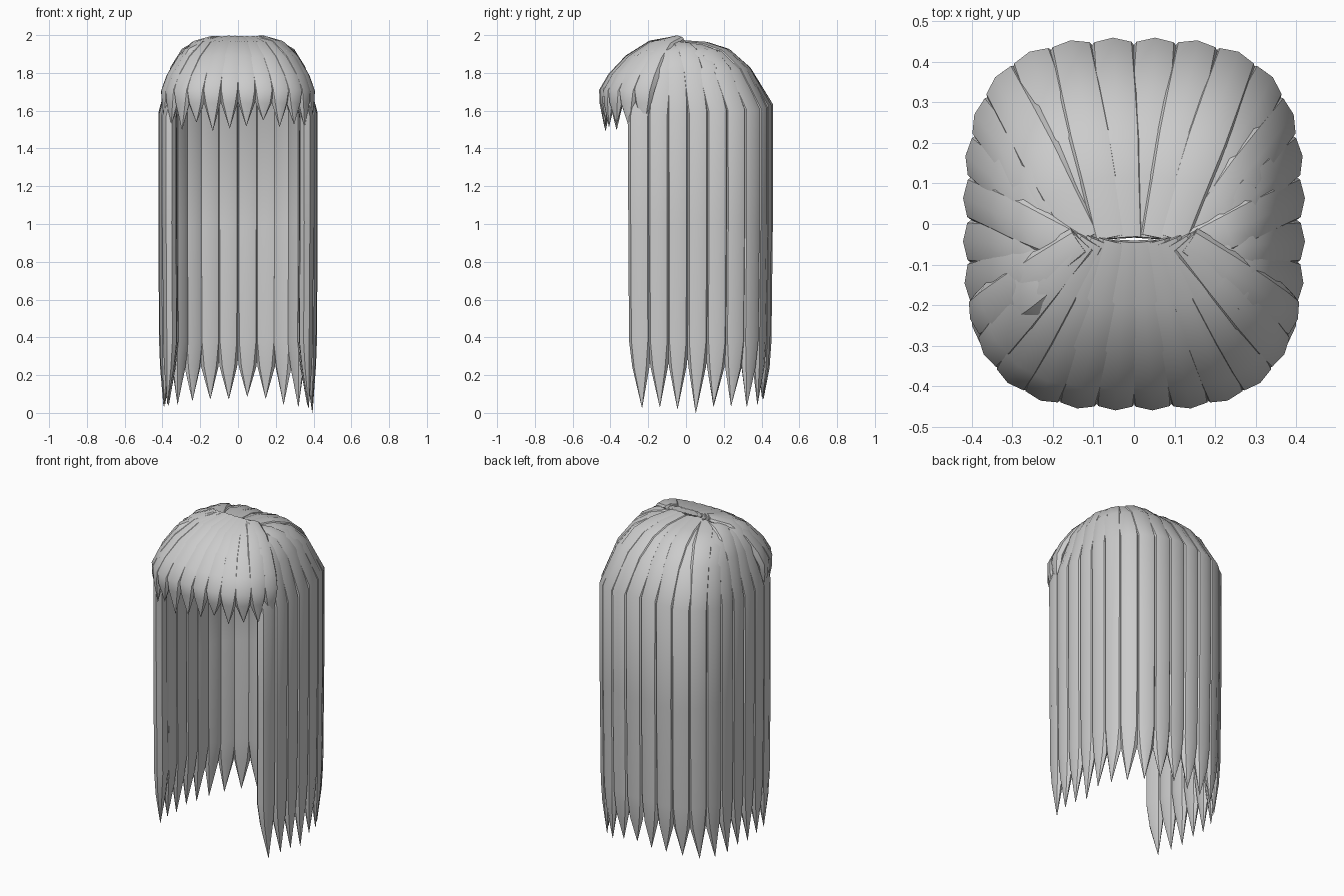
import bpy, bmesh, math, random
from mathutils import Vector

if "Cube" in bpy.data.objects:
    bpy.data.objects.remove(bpy.data.objects["Cube"])

random.seed(4)
A, B, N = 0.422, 0.460, 3.1     # rounded outline seen from above
SIDES = 8


def outline(a):
    c, s = math.cos(a), math.sin(a)
    return Vector((A * math.copysign(abs(c) ** (2 / N), c),
                   B * math.copysign(abs(s) ** (2 / N), s), 0))


def spaced(a0, a1, count):
    """Evenly spaced (point, tangent) pairs along part of the outline."""
    pts = [outline(a0 + (a1 - a0) * i / 600) for i in range(601)]
    run = [0]
    for p, q in zip(pts, pts[1:]):
        run.append(run[-1] + (q - p).length)
    out = []
    for k in range(count):
        d = run[-1] * k / (count - 1)
        i = min(range(601), key=lambda j: abs(run[j] - d))
        lo, hi = max(i - 25, 0), min(i + 25, 600)
        out.append((pts[i], (pts[hi] - pts[lo]).normalized()))
    return out


def strand(bm, root, edge, side, profile):
    """Rounded tube below a profile of (outward fraction, z, width, thickness)."""
    path = [root.lerp(edge, f) for f, z, w, t in profile]
    for p, row in zip(path, profile):
        p.z = row[1]
    rings = []
    for i, (p, row) in enumerate(zip(path, profile)):
        along = (path[min(i + 1, len(path) - 1)] - path[max(i - 1, 0)]).normalized()
        s = (side - along * side.dot(along)).normalized()
        n = s.cross(along).normalized()
        if n.dot(edge.normalized() + Vector((0, 0, 0.6))) < 0:
            n = -n
        w, t = row[2] / 2, row[3] / 2
        c = p - n * t
        rings.append([bm.verts.new(c + s * w * math.cos(2 * math.pi * k / SIDES)
                                   + n * t * math.sin(2 * math.pi * k / SIDES))
                      for k in range(SIDES)])
    for r, q in zip(rings, rings[1:]):
        for k in range(SIDES):
            m = (k + 1) % SIDES
            bm.faces.new((r[k], r[m], q[m], q[k]))
    bm.faces.new(rings[0])
    bm.faces.new(rings[-1])


def finish(bm, name):
    bmesh.ops.recalc_face_normals(bm, faces=bm.faces)
    me = bpy.data.meshes.new(name)
    bm.to_mesh(me)
    bm.free()
    ob = bpy.data.objects.new(name, me)
    bpy.context.collection.objects.link(ob)
    me.shade_smooth()
    me.set_sharp_from_angle(angle=math.radians(35))


# long strands around the sides and back
bm = bmesh.new()
a0 = -0.40
for i, (edge, side) in enumerate(spaced(a0, math.pi - a0, 20)):
    back = max(0, edge.y / B)
    corner = max(0, (edge.length - 0.45) / 0.1)
    sh = 1.58 + 0.06 * back - 0.04 * corner
    tip = 0.02 + 0.05 * back * (1 - abs(edge.x) / A) + random.uniform(0, 0.03)
    if i == 3:
        tip = 0.0
    root = Vector((edge.x * 0.36, -0.06 + edge.y * 0.06, 0))
    r = random.uniform(-0.012, 0.004)
    strand(bm, root, edge, side, [
        (0.00, 1.972 + r, 0.10, 0.04),
        (0.30, 1.962 + r, 0.115, 0.05),
        (0.54, 1.925 + r, 0.13, 0.06),
        (0.76, 1.830 + r, 0.132, 0.07),
        (1.00, sh, 0.13, 0.075),
        (1.00, 1.00, 0.128, 0.075),
        (0.985, 0.38, 0.125, 0.075),
        (0.965, 0.24, 0.092, 0.055),
        (0.90, tip, 0.002, 0.002)])
finish(bm, "long_strands")

# short fringe across the front
bm = bmesh.new()
b0 = math.pi + 0.36
for i, (edge, side) in enumerate(spaced(b0, 3 * math.pi - b0, 12)):
    root = Vector((edge.x * 0.34, -0.045, 0))
    tip = random.uniform(1.49, 1.55)
    r = random.uniform(-0.006, 0.0)
    strand(bm, root, edge, side, [
        (0.00, 2.000 + r, 0.08, 0.03),
        (0.36, 1.973 + r, 0.105, 0.05),
        (0.66, 1.895 + r, 0.12, 0.06),
        (0.88, 1.795, 0.124, 0.068),
        (1.00, 1.710, 0.118, 0.07),
        (0.995, 1.640, 0.090, 0.06),
        (0.93, tip, 0.002, 0.002)])
finish(bm, "fringe")
